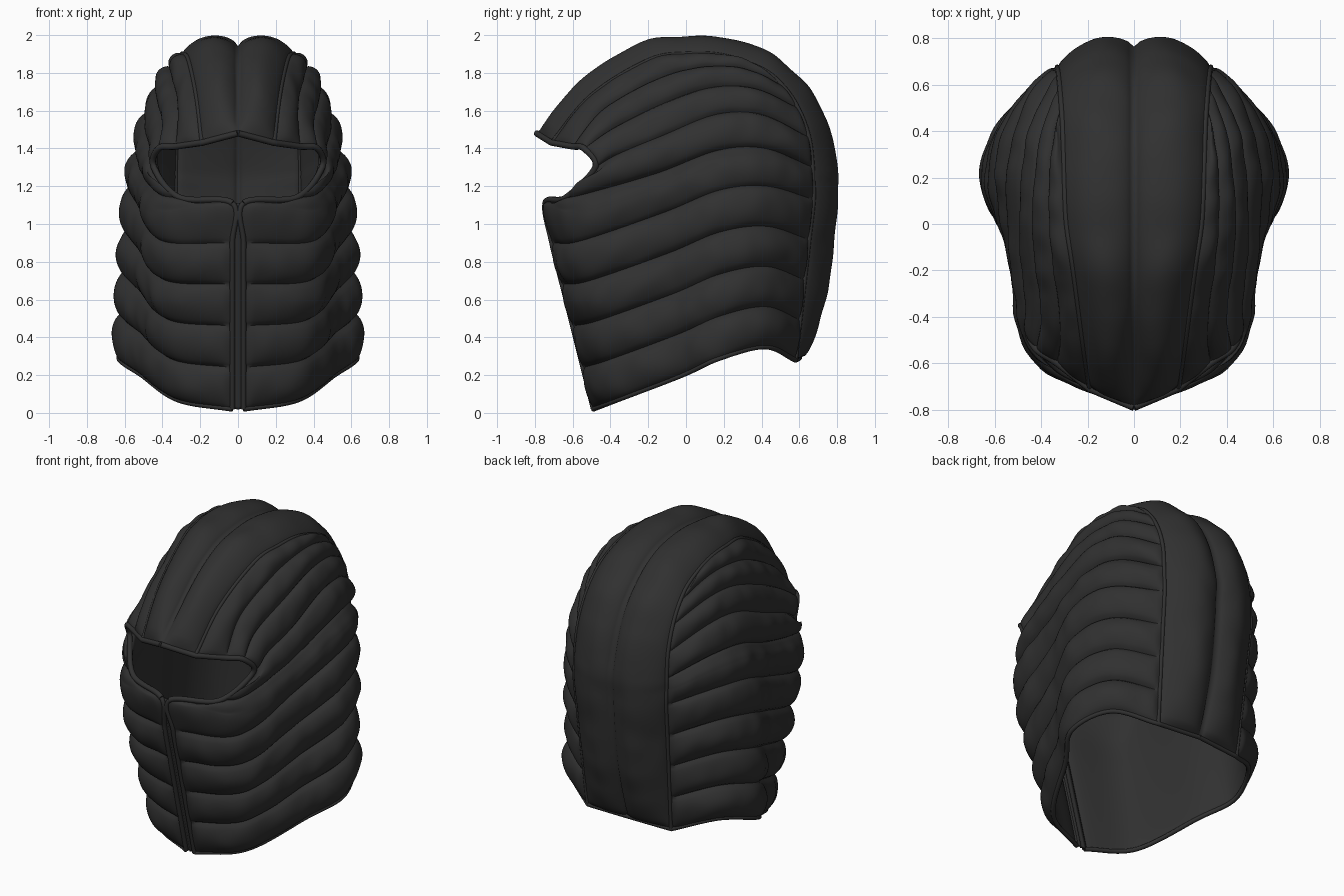
import bpy, math
from mathutils import Vector, noise

if "Cube" in bpy.data.objects:
    bpy.data.objects.remove(bpy.data.objects["Cube"])

mat = bpy.data.materials.new("dark_fabric")
mat.diffuse_color = (0.03, 0.03, 0.03, 1)
mat.use_nodes = True
mat.node_tree.nodes["Principled BSDF"].inputs["Base Color"].default_value = mat.diffuse_color


def spline(P, s):
    """Catmull-Rom point at index parameter s."""
    i = min(int(s), len(P) - 2)
    f = s - i
    b, c = P[i], P[i + 1]
    a = P[i - 1] if i > 0 else b * 2 - c
    d = P[i + 2] if i + 2 < len(P) else c * 2 - b
    return 0.5 * (2 * b + (c - a) * f + (2 * a - 5 * b + 4 * c - d) * f * f
                  + (3 * b - a - 3 * c + d) * f ** 3)


def blend(P, Q, f):
    return [p.lerp(q, f) for p, q in zip(P, Q)]


def edge_fade(u, k=8):
    return math.sqrt(max(0, 1 - abs(2 * u - 1) ** k))


def finish(ob):
    bpy.context.collection.objects.link(ob)
    ob.data.materials.append(mat)
    m = ob.modifiers.new("mirror", 'MIRROR')
    m.merge_threshold = 0.002
    return ob


def sheet(name, grid, height, flip=False):
    """Grid of points pushed along its normals by height(row, column)."""
    R, C = len(grid), len(grid[0])
    verts = []
    for i in range(R):
        for j in range(C):
            du = grid[i][min(j + 1, C - 1)] - grid[i][max(j - 1, 0)]
            dv = grid[min(i + 1, R - 1)][j] - grid[max(i - 1, 0)][j]
            verts.append(grid[i][j] + du.cross(dv).normalized() * height(i, j))
    faces = []
    for i in range(R - 1):
        for j in range(C - 1):
            f = (i * C + j, i * C + j + 1, (i + 1) * C + j + 1, (i + 1) * C + j)
            faces.append(f[::-1] if flip else f)
    me = bpy.data.meshes.new(name)
    me.from_pydata(verts, [], faces)
    ob = finish(bpy.data.objects.new(name, me))
    bpy.ops.object.select_all(action='DESELECT')
    ob.select_set(True)
    bpy.context.view_layer.objects.active = ob
    bpy.ops.object.shade_smooth_by_angle(angle=math.radians(50))
    return ob


def cord(name, pts, radius):
    cu = bpy.data.curves.new(name, 'CURVE')
    cu.dimensions = '3D'
    cu.bevel_depth = radius
    cu.bevel_resolution = 2
    cu.use_fill_caps = True
    sp = cu.splines.new('POLY')
    sp.points.add(len(pts) - 1)
    for q, p in zip(sp.points, pts):
        q.co = (*p, 1)
    return finish(bpy.data.objects.new(name, cu))


def line(*pts):
    return [Vector(p) for p in pts]


# key quilting seams of one side, each running front to back
hem = line((.03, -.49, .02), (.32, -.36, .07), (.51, -.02, .2), (.63, .18, .29), (.53, .42, .35), (.3, .58, .28))
chin = line((.03, -.71, .9), (.4, -.56, .91), (.5, -.12, 1.06), (.57, .18, 1.18), (.52, .43, 1.2), (.33, .675, 1.13))
cheek = line((.31, -.635, 1.14), (.42, -.53, 1.16), (.485, -.15, 1.27), (.52, .17, 1.39), (.48, .42, 1.4), (.33, .67, 1.3))
temple = line((.445, -.48, 1.3), (.45, -.36, 1.37), (.48, -.12, 1.47), (.475, .16, 1.58), (.44, .4, 1.58), (.325, .65, 1.46))
crown = line((.19, -.71, 1.43), (.22, -.5, 1.68), (.26, -.2, 1.865), (.29, 0, 1.9), (.3, .2, 1.89), (.305, .4, 1.82))


def arched(f, start):
    """Seam between temple and crown, bowed outward."""
    mids = blend(temple, crown, f)
    return [Vector(start)] + [p + Vector((.022 * (1 - k / 5), .025, .035))
                              for k, p in enumerate(mids) if k]


# all seams, hem to crown; the one at 4.6 only marks the zip top
zip_top = [Vector((.03, -.745, 1.11))] + blend(chin, cheek, .6)[1:]
seams = [blend(hem, chin, k / 4) for k in range(5)] + [
    zip_top, cheek, temple, arched(1 / 3, (.42, -.54, 1.4)),
    arched(2 / 3, (.33, -.6, 1.41)), crown]
row_t = [0, 1, 2, 3, 4, 4.6, 5, 6, 7, 8, 9]

# side panels: puffed rows
N, U = 14, 70
R = (len(seams) - 1) * N
cols = []
for j in range(U + 1):
    ctrl = [spline(s, 5 * j / U) for s in seams]
    cols.append([spline(ctrl, i / N) for i in range(R + 1)])
side = [[cols[j][i] for j in range(U + 1)] for i in range(R + 1)]


def side_puff(i, j):
    k = min(i // N, len(row_t) - 2)
    t = row_t[k] + (row_t[k + 1] - row_t[k]) * (i / N - k)
    puff = abs(math.sin(math.pi * t)) ** 0.6 * edge_fade(j / U, 10)
    p = side[i][j]
    crinkle = noise.noise(Vector((p.x * 9, p.y * 9, p.z * 5))) * 0.014
    return puff * ((0.05 if t < 6 else 0.035) + crinkle)


sheet("side_quilted_panel", side, side_puff)
sheet("side_lining", side, lambda i, j: -0.02 * edge_fade(i / R) * edge_fade(j / U), True)

# centre band: two long lobes from brim over crown to nape
outer = seams[-1] + [s[-1] for s in seams[-2::-1]]
mid = line((0, -.79, 1.48), (0, -.27, 1.88), (0, .26, 1.92), (0, .61, 1.68),
           (0, .75, 1.33), (0, .755, 1.11), (0, .713, .7), (0, .6, .29))
B, W = (len(outer) - 1) * 8, 20
band = []
for i in range(B + 1):
    c, o = spline(mid, (len(mid) - 1) * i / B), spline(outer, i / 8)
    band.append([c.lerp(o, j / W) for j in range(W + 1)])


def band_puff(i, j):
    puff = math.sin(math.pi * (j / W) ** 0.85) ** 0.75 if 0 < j < W else 0
    return puff * edge_fade(i / B, 16) * (0.078 + 0.012 * noise.noise(band[i][j] * 6))


sheet("centre_band", band, band_puff)
sheet("centre_band_lining", band, lambda i, j: -0.02 * edge_fade(i / B) * edge_fade(j / W), True)
cord("band_seam_piping", [r[-1] for r in band], 0.012)

# bound edges: face opening, hem, zip
front = [r[0] for r in side]
zip_edge = front[:5 * N + 1]
cord("face_opening_binding", front[5 * N:] + band[0][::-1], 0.017)
cord("hem_binding", side[0] + band[-1][::-1], 0.014)
cord("zip_edge_binding", zip_edge, 0.014)
zip_grid = [[Vector((x, p.y + 0.004, p.z)) for x in (0, .012, .03)] for p in zip_edge]
tape = sheet("zip_tape", zip_grid, lambda i, j: 0.008 if j == 0 else 0)
tape.modifiers.new("thickness", 'SOLIDIFY').thickness = 0.012
